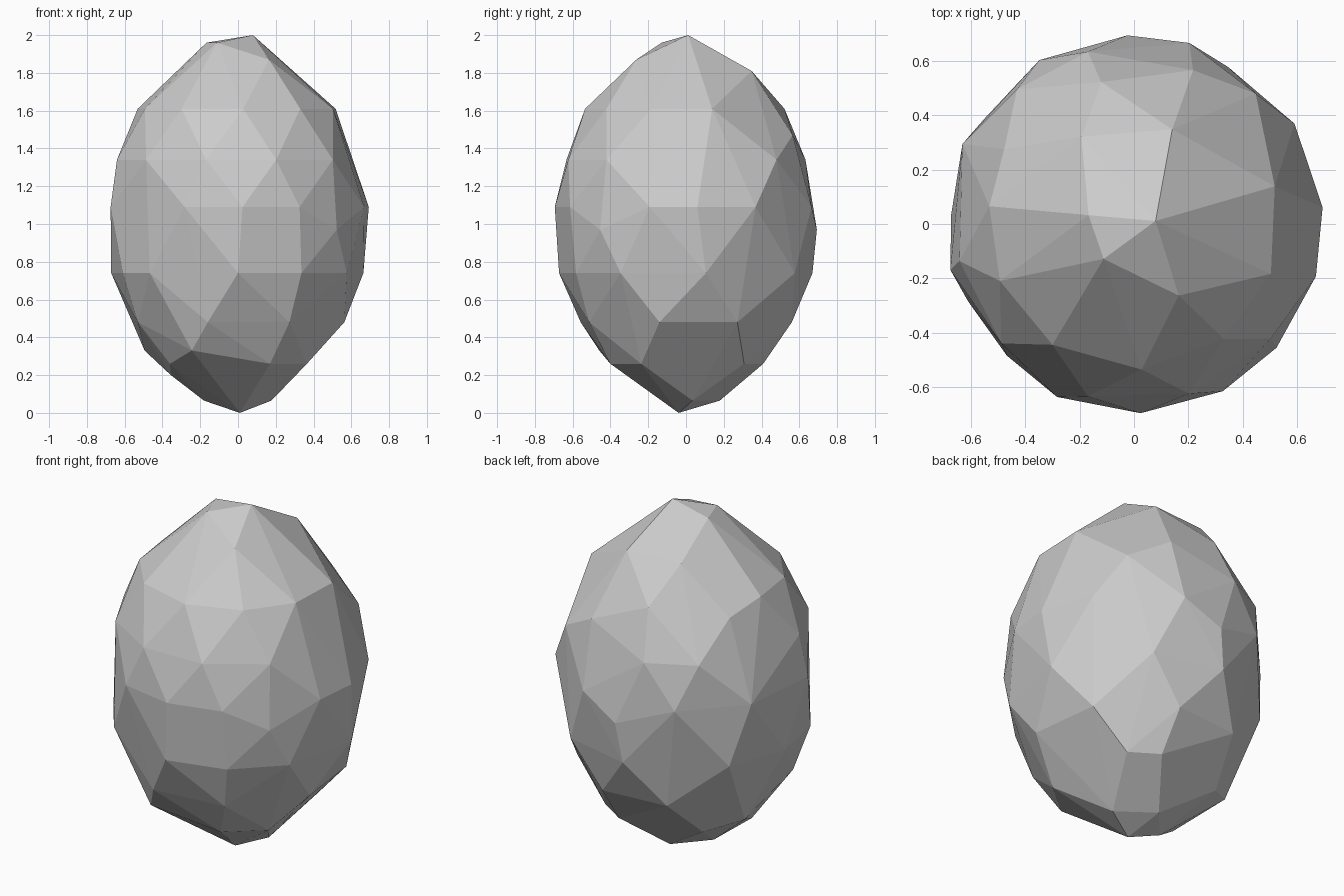
import bpy
import bmesh
from math import cos, sin, radians

# Remove the default cube only
default_cube = bpy.data.objects.get("Cube")
if default_cube:
    bpy.data.objects.remove(default_cube, do_unlink=True)


def make_material(name, colour):
    """Create one flat material, visible in the viewport and in a render."""
    material = bpy.data.materials.new(name)
    material.use_nodes = True
    material.diffuse_color = colour
    shader = material.node_tree.nodes["Principled BSDF"]
    shader.inputs["Base Color"].default_value = colour
    shader.inputs["Roughness"].default_value = 0.9
    return material


# Uneven rings of corners around the upright axis: height, radius, angles
rings = [
    (2.0, .08, [8]),
    (1.96, .17, [169, 229]),
    (1.87, .31, [302]),
    (1.81, .375, [68, 121]),
    (1.61, .535, [15, 103, 173, 203, 236, 273, 308, 340]),
    (1.55, .55, [150]),
    (1.47, .605, [69]),
    (1.34, .655, [47, 105, 131, 192, 222, 255, 288, 320]),
    (1.09, .695, [5, 32, 73, 120, 155, 194, 246, 272, 298, 344]),
    (.97, .693, [92, 319]),
    (.74, .672, [9, 59, 95, 145, 177, 205, 226, 270, 300, 329]),
    (.48, .58, [28, 75, 115, 204, 254, 298, 346]),
    (.33, .52, [162, 242]),
    (.26, .435, [45, 70, 137, 214, 293, 327]),
    (.2, .37, [196]),
    (.065, .18, [11, 97, 180]),
    (0, .04, [284]),
]


def build_faceted_body(name, ring_list, material):
    """Wrap the ring corners in a tight shell of flat facets."""
    bm = bmesh.new()
    for height, radius, angles in ring_list:
        for angle in map(radians, angles):
            bm.verts.new((radius * cos(angle), radius * sin(angle), height))

    # Skin the corners, then drop any that fall inside the shell
    bmesh.ops.convex_hull(bm, input=list(bm.verts))
    loose_corners = [corner for corner in bm.verts if not corner.link_faces]
    bmesh.ops.delete(bm, geom=loose_corners, context='VERTS')
    bmesh.ops.recalc_face_normals(bm, faces=list(bm.faces))
    for face in bm.faces:
        face.smooth = False

    mesh = bpy.data.meshes.new(name)
    bm.to_mesh(mesh)
    bm.free()
    mesh.materials.append(material)
    body = bpy.data.objects.new(name, mesh)
    bpy.context.collection.objects.link(body)
    return body


# Faceted egg-shaped stone
stone_grey = make_material("stone grey", (.6, .6, .6, 1))
build_faceted_body("faceted_stone", rings, stone_grey)
